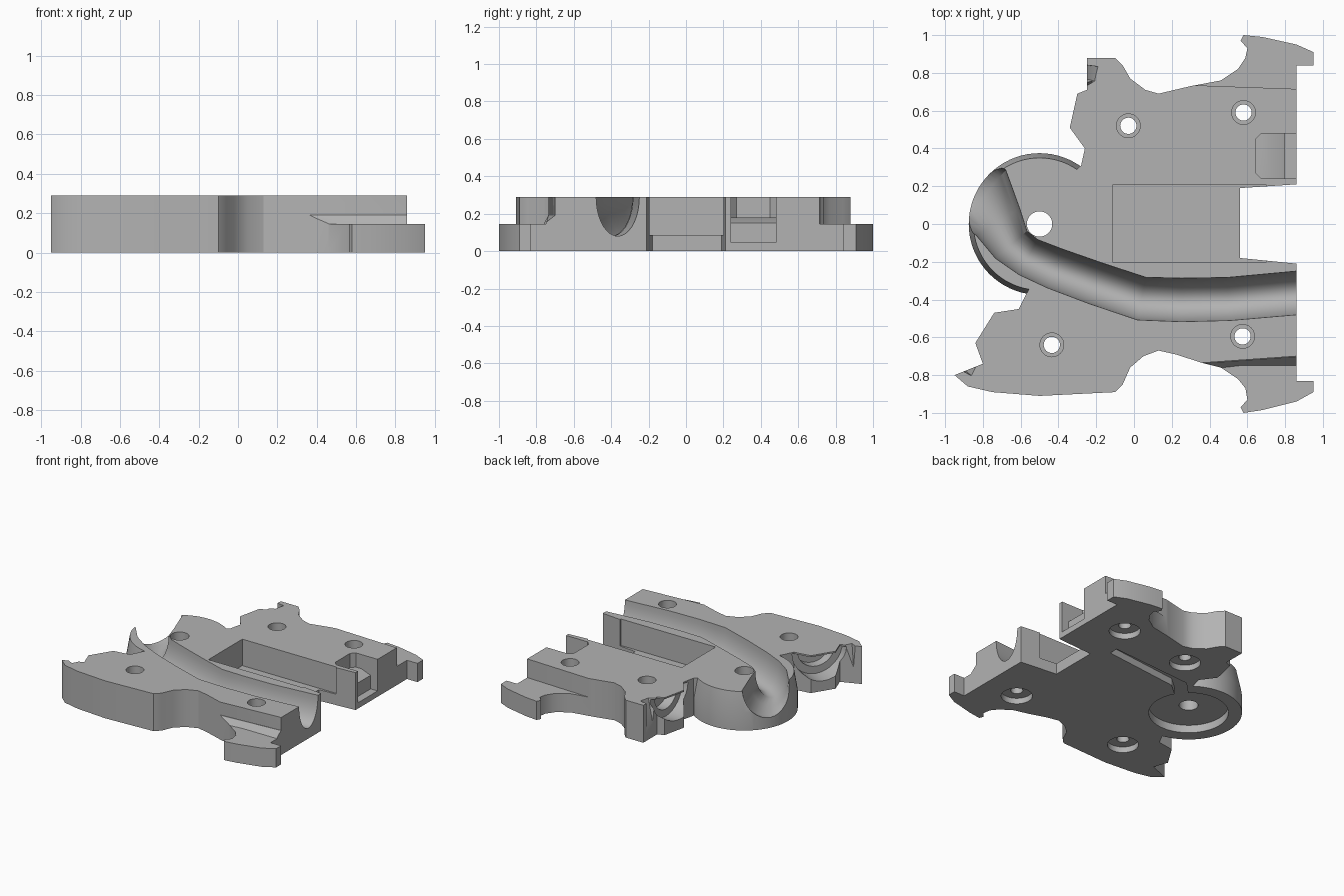
import bpy, bmesh, math
from mathutils import Vector

if "Cube" in bpy.data.objects:
    bpy.data.objects.remove(bpy.data.objects["Cube"])

TOP = 0.29
grey = bpy.data.materials.new("plain grey")
grey.use_nodes = True
grey.diffuse_color = (0.45, 0.45, 0.45, 1)
grey.node_tree.nodes["Principled BSDF"].inputs["Base Color"].default_value = (0.45, 0.45, 0.45, 1)


def loft(name, rings):
    """Closed solid through a list of equal-length rings."""
    bm = bmesh.new()
    loops = [[bm.verts.new(p) for p in ring] for ring in rings]
    n = len(loops[0])
    for a, b in zip(loops, loops[1:]):
        for i in range(n):
            j = (i + 1) % n
            bm.faces.new((a[i], a[j], b[j], b[i]))
    bm.faces.new(loops[0][::-1])
    bm.faces.new(loops[-1])
    bmesh.ops.recalc_face_normals(bm, faces=bm.faces)
    mesh = bpy.data.meshes.new(name)
    bm.to_mesh(mesh)
    bm.free()
    mesh.materials.append(grey)
    obj = bpy.data.objects.new(name, mesh)
    bpy.context.collection.objects.link(obj)
    return obj


def prism(name, pts, z0, z1, low=None):
    return loft(name, [[(x, y, z0) for x, y in low or pts], [(x, y, z1) for x, y in pts]])


def rect(x0, x1, y0, y1):
    return [(x0, y0), (x1, y0), (x1, y1), (x0, y1)]


def circle(x, y, r, n=48):
    return [(x + r * math.cos(math.tau * i / n), y + r * math.sin(math.tau * i / n)) for i in range(n)]


def combine(target, tool, mode="DIFFERENCE"):
    """Apply one boolean and drop the helper."""
    tool.hide_render = True
    mod = target.modifiers.new("cut", "BOOLEAN")
    mod.operation, mod.solver, mod.object = mode, "EXACT", tool
    bpy.context.view_layer.objects.active = target
    bpy.ops.object.modifier_apply(modifier=mod.name)
    bpy.data.objects.remove(tool)


# Body outline: back half, left lobe, front half, open bay on the right
back = [(.86, .84), (.95, .84), (.95, .91), (.86, .95), (.68, .99), (.58, 1), (.565, .97),
        (.6, .93), (.59, .88), (.55, .82), (.46, .76), (.3, .73), (.13, .69), (.06, .71),
        (-.02, .77), (-.06, .84), (-.1, .88), (-.25, .88), (-.25, .71), (-.3, .69),
        (-.34, .51), (-.26, .4), (-.28, .31), (-.4, .2)]
front = [(-.5, -.25), (-.57, -.37), (-.61, -.45), (-.74, -.47), (-.84, -.63), (-.8, -.74),
         (-.95, -.8), (-.88, -.86), (-.75, -.89), (-.5, -.91), (-.1, -.89), (-.06, -.85),
         (-.02, -.76), (.05, -.7), (.13, -.67), (.22, -.69), (.36, -.735), (.46, -.76),
         (.55, -.82), (.59, -.87), (.6, -.93), (.565, -.97), (.58, -1), (.68, -.985),
         (.86, -.94), (.95, -.89), (.95, -.83), (.86, -.83)]
bay = [(.86, -.21), (.56, -.18), (.56, .19), (.86, .21)]
body = prism("chassis_plate", back + front + bay, 0, TOP)

# Round head with a slightly drawn-in top
head = loft("head", [[(x, y, z) for x, y in circle(-.5, 0, r, 72)]
                     for z, r in ((0, .375), (.14, .375), (TOP, .35))])
combine(body, head, "UNION")

# Lowered wing steps, the front one with a sloped fillet
combine(body, prism("back_step", [(.3, .735), (1, .71), (1, 1.1), (.3, 1.1)], .145, .4))
step = [(.3, -1.1), (1, -1.1), (1, -.69), (.36, -.735), (.3, -.74)]
low = [(.3, -1.1), (1, -1.1), (1, -.75), (.56, -.75), (.3, -.78)]
combine(body, prism("front_step", step, .19, .4))
combine(body, prism("front_slope", step, .145, .192, low))

# Central bay pocket
combine(body, prism("bay_pocket", rect(-.11, .7, -.205, .21), .085, .4))

# Curved channel: half-ellipse section swept along a path of (x, y, half width)
path = [(1, -.35, .115), (.86, -.365, .115), (.5, -.397, .114), (.25, -.402, .115),
        (.04, -.395, .115), (-.2, -.315, .113), (-.42, -.235, .11), (-.56, -.175, .105),
        (-.65, -.11, .11), (-.72, .01, .135), (-.8, .14, .19), (-1, .24, .22)]
rings = []
for i, (x, y, w) in enumerate(path):
    a, b = path[max(i - 1, 0)], path[min(i + 1, len(path) - 1)]
    d = Vector((b[0] - a[0], b[1] - a[1])).normalized()
    ring = [(x - d.y * w, y + d.x * w, .4)]
    for k in range(19):
        t = math.pi * k / 18
        u = w * math.cos(t)
        ring.append((x - d.y * u, y + d.x * u, TOP - .21 * math.sin(t)))
    ring.append((x + d.y * w, y - d.x * w, .4))
    rings.append(ring)
combine(body, loft("channel", rings))


# Half-round wells opening to the left under a thin roof
def well(cx, cy, angle, r, depth):
    out = Vector((math.cos(angle), math.sin(angle)))
    side = Vector((-out.y, out.x))
    for radius, inner in ((r, depth * .4), (r * .72, depth)):
        rings = []
        for reach in (-inner, .25):
            ring = []
            for k in range(17):
                t = math.pi * k / 16
                p = Vector((cx, cy)) + out * reach + side * radius * math.cos(t)
                ring.append((p.x, p.y, TOP - .012 - radius * math.sin(t)))
            rings.append(ring)
        combine(body, loft("well", rings))


well(-.27, .56, math.pi, .2, .12)
well(-.72, -.6, math.radians(149), .2, .12)

# Sloped nicks at the two hook tips
combine(body, prism("back_nick", [(-.3, .86), (-.16, .83), (-.18, .75), (-.3, .68)], .08, .4,
                    [(-.4, .86), (-.25, .84), (-.26, .77), (-.4, .68)]))
combine(body, prism("front_nick", [(-.95, -.74), (-.92, -.775), (-.84, -.82), (-.8, -.74)], .08, .4,
                    [(-1, -.7), (-.96, -.74), (-.9, -.77), (-.85, -.7)]))

# Connector notch with chamfered corners and a stepped ledge
combine(body, prism("notch", [(.645, .27), (.675, .24), (1, .24), (1, .48), (.675, .48), (.645, .45)],
                    .045, .4))
ledge = [(.64, .04), (.8, .04), (.8, .15), (.72, .18), (.64, .18)]
combine(body, loft("ledge", [[(x, y, z) for x, z in ledge] for y in (.23, .49)]), "UNION")

# Screw holes with seats above and below
for x, y in ((-.03, .52), (.58, .59), (.575, -.595), (-.435, -.64)):
    combine(body, prism("screw_hole", circle(x, y, .043, 32), -.1, .4))
    combine(body, prism("top_seat", circle(x, y, .063, 32), .16, .4))
    combine(body, prism("bottom_seat", circle(x, y, .11, 32), -.1, .045))

# Pivot hole, round recess and shallow groove underneath
combine(body, prism("pivot_hole", circle(-.5, 0, .067), -.1, .4))
combine(body, prism("under_recess", circle(-.5, 0, .28), -.1, .06))
combine(body, prism("under_groove", [(-.3, .1), (-.16, .22), (.46, .29), (.46, .36), (-.22, .31), (-.36, .17)],
                    -.1, .055))

# Smooth the curved walls, keep the edges crisp
bpy.ops.object.select_all(action="DESELECT")
body.select_set(True)
bpy.context.view_layer.objects.active = body
bpy.ops.object.shade_smooth_by_angle(angle=math.radians(30))
